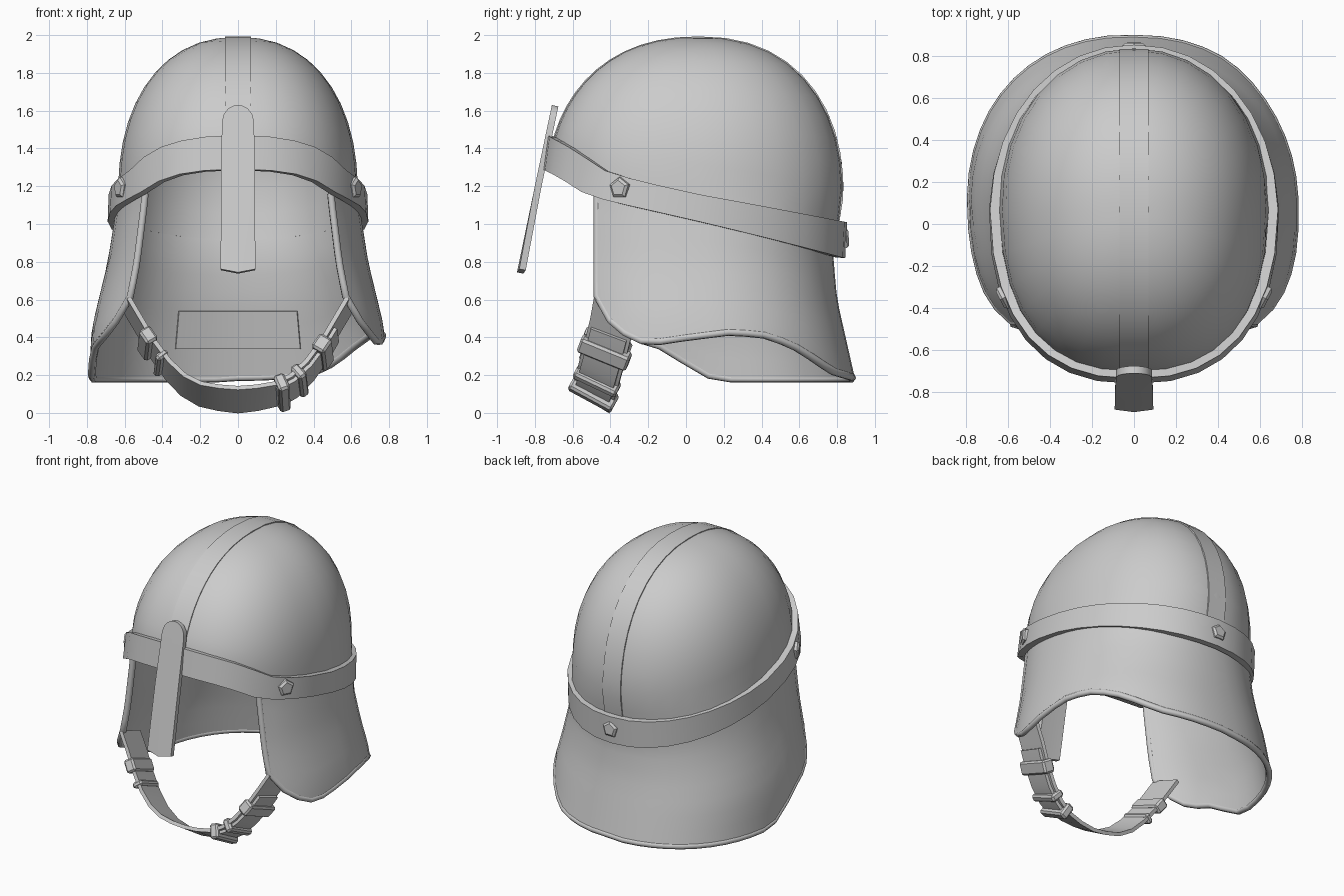
import bpy, bmesh, math
from mathutils import Vector, Matrix

if "Cube" in bpy.data.objects:
    bpy.data.objects.remove(bpy.data.objects["Cube"])

metal = bpy.data.materials.new("plain_grey")
metal.use_nodes = True
GREY = (0.6, 0.6, 0.6, 1)
metal.diffuse_color = GREY
metal.node_tree.nodes["Principled BSDF"].inputs["Base Color"].default_value = GREY

CY, WAIST = 0.07, 1.15


def lerp_table(table, v):
    """Piecewise linear lookup in a list of (key, value)."""
    if v <= table[0][0]:
        return table[0][1]
    for (a, p), (b, q) in zip(table, table[1:]):
        if v <= b:
            return p + (q - p) * (v - a) / (b - a)
    return table[-1][1]


def finish(name, verts, faces, thick=0.0, offset=-1, angle=35):
    mesh = bpy.data.meshes.new(name)
    mesh.from_pydata([tuple(v) for v in verts], [], faces)
    bm = bmesh.new()
    bm.from_mesh(mesh)
    bmesh.ops.remove_doubles(bm, verts=bm.verts, dist=0.0005)
    bm.to_mesh(mesh)
    bm.free()
    mesh.materials.append(metal)
    ob = bpy.data.objects.new(name, mesh)
    bpy.context.collection.objects.link(ob)
    bpy.ops.object.select_all(action="DESELECT")
    ob.select_set(True)
    bpy.context.view_layer.objects.active = ob
    if thick:
        mod = ob.modifiers.new("thickness", "SOLIDIFY")
        mod.thickness, mod.offset = thick, offset
        bpy.ops.object.modifier_apply(modifier=mod.name)
    bpy.ops.object.shade_smooth_by_angle(angle=math.radians(angle))


def grid(name, rows, **kw):
    """Skin a list of equally long point rows."""
    n = len(rows[0])
    faces = [(j * n + i, j * n + i + 1, (j + 1) * n + i + 1, (j + 1) * n + i)
             for j in range(len(rows) - 1) for i in range(n - 1)]
    finish(name, [p for r in rows for p in r], faces, **kw)


# Shape of the helmet: oval sections by height, squarer at the front and the hem
SIDE = [(0.18, 0.79), (0.45, 0.775), (0.8, 0.69), (WAIST, 0.635)]
BACK = [(0.18, 0.825), (0.6, 0.73), (0.82, 0.71), (WAIST, 0.765)]
BACK_POWER = [(0.2, 2.25), (0.9, 2.1)]


def section(a, z, off=0.0):
    rx, rb, rf = lerp_table(SIDE, z), lerp_table(BACK, z), 0.78
    if z > WAIST:
        t = min((z - WAIST) / (1.99 - WAIST), 1)
        f = (1 - t ** 2.25) ** (1 / 2.25)
        rf += 0.03 * min(t * 3, 1)
        rx, rb, rf = rx * f, rb * f, rf * f
    c, s = math.cos(a), math.sin(a)
    power = lerp_table(BACK_POWER, z) if s > 0 else 2.4
    x = math.copysign(abs(c) ** (2 / power), c) * (rx + off)
    y = math.copysign(abs(s) ** (2 / power), s) * ((rb if s > 0 else rf) + off)
    return Vector((x, CY + y, z))


BAND_TOP = [(-0.75, 1.48), (-0.6, 1.4), (-0.4, 1.27), (0, 1.17), (0.85, 1.01)]
BAND_LOW = [(-0.75, 1.30), (-0.65, 1.25), (-0.5, 1.15), (-0.3, 1.1), (0, 1.03), (0.85, 0.82)]


def band_z(a):
    y = section(a, WAIST, 0.02).y
    return lerp_table(BAND_LOW, y), lerp_table(BAND_TOP, y)


full = [i * math.tau / 32 for i in range(33)]

# Dome
dome_rows = []
for j in range(13):
    t = math.sin(j / 12 * math.pi / 2)
    row = []
    for a in full:
        z0 = sum(band_z(a)) / 2
        row.append(section(a, z0 + (1.99 - z0) * t))
    dome_rows.append(row)
grid("dome", dome_rows, thick=0.025)

# Nearly flush crest strip running over the dome from front to back
rise = [math.sin(k / 12 * math.pi / 2) for k in range(13)]
path = [section(-math.pi / 2, 1.4 + 0.59 * r) for r in rise]
path += [section(math.pi / 2, 1.0 + 0.99 * r) for r in rise[-2::-1]]
grid("crest_strip", [[p + Vector((x, 0, 0.003)) for x in (-0.07, 0, 0.07)] for p in path],
     thick=0.012)

# Brow band, standing off the dome at the front and sides
band_rows = []
for t, front_off, side_off, back_off in ((0, 0.05, 0.055, 0.008), (1, 0.025, 0.05, 0.018)):
    reach = [(-1, front_off), (0, side_off), (1, back_off)]
    row = []
    for a in full:
        lo, hi = band_z(a)
        p = section(a, WAIST, lerp_table(reach, math.sin(a)))
        p.z = lo + (hi - lo) * t
        row.append(p)
    band_rows.append(row)
grid("brow_band", band_rows, thick=0.045)

# Neck and cheek guard: the left side arches up, the right side hangs low
CHEEK = [(-0.48, 0.62), (-0.42, 0.5), (-0.3, 0.4)]
HEM_LEFT = CHEEK + [(-0.2, 0.37), (0, 0.4), (0.25, 0.43), (0.45, 0.41), (0.6, 0.34),
                    (0.75, 0.22), (0.87, 0.18)]
HEM_RIGHT = CHEEK + [(-0.15, 0.36), (0.15, 0.18), (0.87, 0.18)]


def guard_point(a, t, off=0.0):
    p = section(a, 0.4)
    lo = lerp_table(HEM_LEFT if p.x > 0 else HEM_RIGHT, p.y)
    return section(a, lo + (sum(band_z(a)) / 2 - lo) * t, off)


a0 = math.radians(-41)
arc = [a0 + (math.pi - 2 * a0) * i / 36 for i in range(37)]
grid("neck_guard", [[guard_point(a, j / 8) for a in arc] for j in range(9)], thick=0.03)

# Rolled rim around the free edge of the guard
edge = ([guard_point(arc[0], j / 8, -0.014) for j in range(7, 0, -1)]
        + [guard_point(a, 0, -0.014) for a in arc]
        + [guard_point(arc[-1], j / 8, -0.014) for j in range(1, 8)])
curve = bpy.data.curves.new("guard_rim", "CURVE")
curve.dimensions = "3D"
curve.bevel_depth, curve.bevel_resolution = 0.021, 1
curve.use_fill_caps = True
spline = curve.splines.new("POLY")
spline.points.add(len(edge) - 1)
for sp, p in zip(spline.points, edge):
    sp.co = (*p, 1)
curve.materials.append(metal)
bpy.context.collection.objects.link(bpy.data.objects.new("guard_rim", curve))

# Padding plate inside the back
back = [math.pi / 2 + x for x in (-0.42, -0.21, 0, 0.21, 0.42)]
grid("inner_back_plate", [[section(a, z, -0.035) for a in back] for z in (0.34, 0.54)],
     thick=0.012)

# Flat nose guard with a rounded top and a shallow point below
nose_rows = []
outline = [(0.75, 0.092), (1.2, 0.09), (1.54, 0.085)]
outline += [(1.54 + 0.09 * math.sin(b), 0.085 * math.cos(b)) for b in (0.5, 0.9, 1.25, 1.5)]
for z, w in outline:
    y = -0.71 - 0.21 * (1.63 - z)
    dip = 0.012 if z < 0.8 else 0
    nose_rows.append([(x, y + k, z + h) for x, k, h in
                      ((-w, dip, dip), (0, 0, -dip / 2), (w, dip, dip))])
grid("nose_guard", nose_rows, thick=0.035)


# Five-sided studs on the band
def stud(name, pos, normal):
    turn = normal.to_track_quat("Z", "Y").to_matrix()
    verts = [pos + turn @ Vector((r * math.cos(k), r * math.sin(k), h))
             for r, h in ((0.06, -0.02), (0.058, 0.01), (0.042, 0.022))
             for k in (math.pi / 2 + i * math.tau / 5 for i in range(5))]
    faces = [(j + i, j + (i + 1) % 5, j + 5 + (i + 1) % 5, j + 5 + i)
             for j in (0, 5) for i in range(5)]
    finish(name, verts, faces + [(10, 11, 12, 13, 14), (4, 3, 2, 1, 0)], angle=25)


for side, label in ((1, "left"), (-1, "right")):
    stud(label + "_stud", Vector((0.618 * side, -0.35, 1.19)), Vector((0.88 * side, -0.47, 0)))
stud("back_stud", Vector((0, 0.84, 0.92)), Vector((0, 1, 0.05)))

# Chin strap: half a path, mirrored
half = [(0, -0.5, 0.07), (0.1, -0.5, 0.08), (0.2, -0.49, 0.1), (0.29, -0.475, 0.15),
        (0.37, -0.455, 0.23), (0.45, -0.425, 0.34), (0.52, -0.395, 0.46), (0.585, -0.375, 0.57)]
strap = [Vector((-x, y, z)) for x, y, z in half[:0:-1]] + [Vector(p) for p in half]


def strap_frame(x):
    """Centre, along, across and outward directions of the strap at x."""
    i = next((k for k in range(len(strap) - 1) if strap[k + 1].x >= x), len(strap) - 2)
    a, b = strap[i], strap[i + 1]
    t = (x - a.x) / (b.x - a.x)
    along = (strap[min(i + 2, len(strap) - 1)] - a if t > 0.5 else
             b - strap[max(i - 1, 0)]).normalized()
    across = Vector((0, 0.85, -0.53)).lerp(Vector((0, 0.9, -0.43)), min(abs(x) / 0.5, 1))
    across = (across - along * across.dot(along) * 0.5).normalized()
    out = along.cross(across).normalized()
    if out.z > 0:
        out = -out
    return a.lerp(b, t), across.cross(out), across, out


def ribbon(name, xs, width, thick, lift=0.0):
    rows = []
    for x in xs:
        c, _, across, out = strap_frame(x)
        rows.append([c + out * lift + across * w for w in (-width, 0, width)])
    grid(name, rows, thick=thick, offset=0)


ribbon("chin_strap", [p.x for p in strap], 0.118, 0.024)
ribbon("strap_overlap", [0.2, 0.29, 0.37, 0.45, 0.5], 0.1, 0.02, 0.025)


# Buckles and keeper loops around the strap
def keeper(name, x, length, width, depth):
    c, along, across, out = strap_frame(x)
    turn = Matrix((along, across, out)).transposed().to_4x4()
    bm = bmesh.new()
    bmesh.ops.create_cube(bm, size=1, matrix=Matrix.Translation(c + out * 0.012) @ turn
                          @ Matrix.Diagonal((length, width, depth, 1)))
    bmesh.ops.recalc_face_normals(bm, faces=bm.faces)
    bmesh.ops.bevel(bm, geom=bm.edges[:], offset=0.012, segments=1, affect="EDGES")
    bm.verts.index_update()
    verts = [v.co.copy() for v in bm.verts]
    faces = [[v.index for v in f.verts] for f in bm.faces]
    bm.free()
    finish(name, verts, faces)


for name, x, length, width, depth in (
        ("left_upper_keeper", 0.44, 0.09, 0.28, 0.08), ("left_lower_keeper", 0.32, 0.05, 0.25, 0.09),
        ("buckle", 0.23, 0.06, 0.26, 0.1), ("right_upper_keeper", -0.47, 0.09, 0.26, 0.07),
        ("right_lower_keeper", -0.4, 0.04, 0.24, 0.07)):
    keeper(name, x, length, width, depth)
